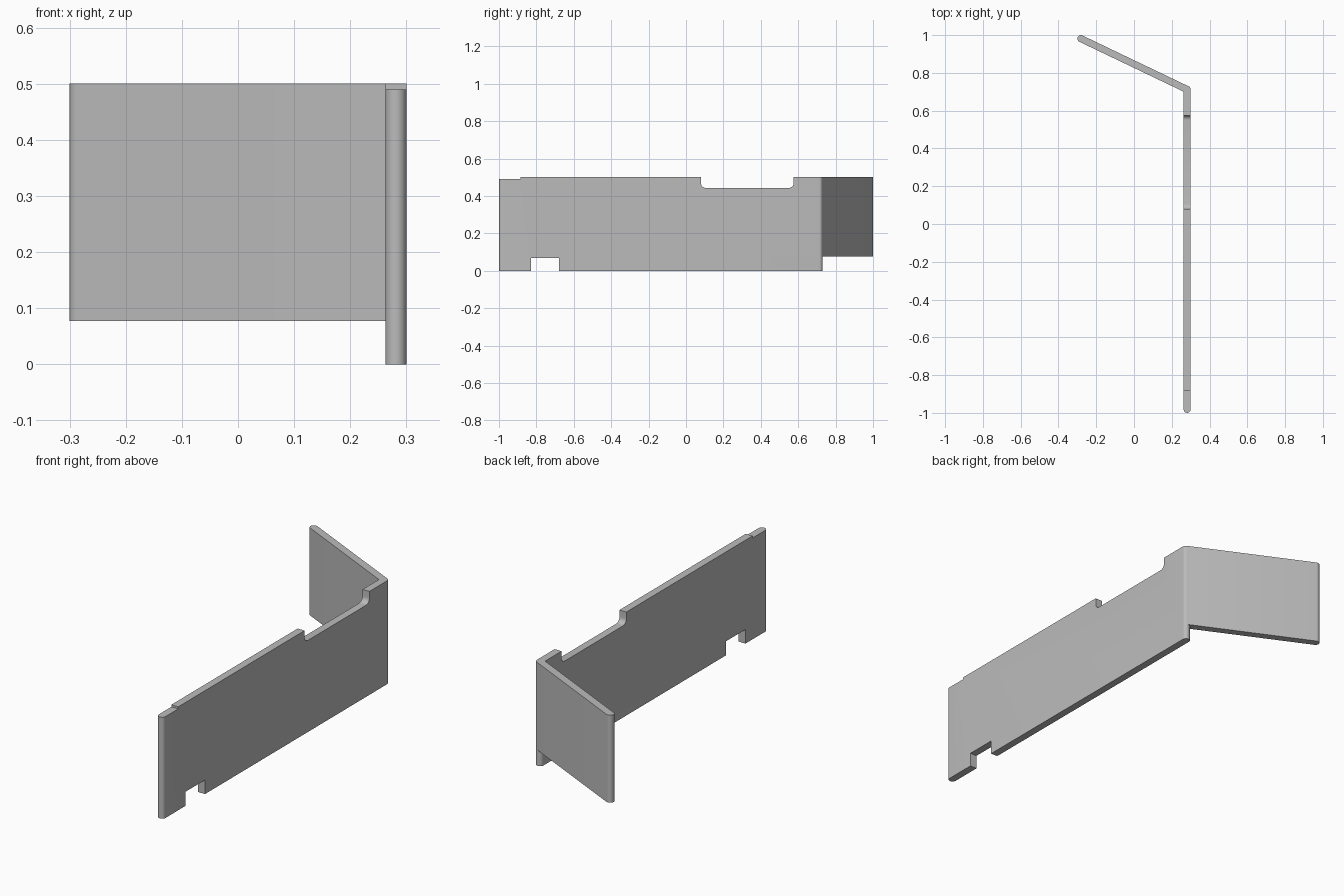
import bpy, bmesh, math
from mathutils import Vector

if "Cube" in bpy.data.objects:
    bpy.data.objects.remove(bpy.data.objects["Cube"])

R = 0.0185                       # half the sheet thickness
X = 0.30 - R                     # centre line of the long wall
FRONT = Vector((X, -1 + R))
CORNER = Vector((X, 0.712))
TIP = Vector((-X, 1 - R))

grey = bpy.data.materials.new("plain_grey")
grey.diffuse_color = (0.5, 0.5, 0.5, 1)
grey.use_nodes = True
grey.node_tree.nodes["Principled BSDF"].inputs["Base Color"].default_value = grey.diffuse_color


def prism(name, points, offset):
    """Extrude a closed 3D outline along an offset vector."""
    bm = bmesh.new()
    face = bm.faces.new([bm.verts.new(p) for p in points])
    ext = bmesh.ops.extrude_face_region(bm, geom=[face])
    verts = [v for v in ext["geom"] if isinstance(v, bmesh.types.BMVert)]
    bmesh.ops.translate(bm, verts=verts, vec=offset)
    bmesh.ops.recalc_face_normals(bm, faces=bm.faces)
    mesh = bpy.data.meshes.new(name)
    bm.to_mesh(mesh)
    bm.free()
    mesh.materials.append(grey)
    obj = bpy.data.objects.new(name, mesh)
    bpy.context.collection.objects.link(obj)
    return obj


def arc(cy, cz, r, a0, a1, n):
    return [(cy + r * math.cos(math.radians(a0 + (a1 - a0) * i / n)),
             cz + r * math.sin(math.radians(a0 + (a1 - a0) * i / n)))
            for i in range(n + 1)]


def round_ended_panel(name, a, b, z0, z1):
    """Upright sheet from a to b with half-round vertical ends."""
    ang = math.degrees(math.atan2(b.y - a.y, b.x - a.x))
    outline = (arc(b.x, b.y, R, ang - 90, ang + 90, 16)
               + arc(a.x, a.y, R, ang + 90, ang + 270, 16))
    return prism(name, [(x, y, z0) for x, y in outline], (0, 0, z1 - z0))


def boolean(target, other, operation):
    mod = target.modifiers.new(operation.title(), 'BOOLEAN')
    mod.operation = operation
    mod.solver = 'EXACT'
    mod.object = other
    bpy.context.view_layer.objects.active = target
    bpy.ops.object.modifier_apply(modifier=mod.name)
    bpy.data.objects.remove(other)


def side_cutter(name, profile):
    return prism(name, [(0.2, y, z) for y, z in profile], (0.2, 0, 0))


# Long wall and angled wing
wall = round_ended_panel("bent_wall", FRONT, CORNER, 0, 0.5)
wing = round_ended_panel("wing", CORNER, TIP, 0.077, 0.5)
boolean(wall, wing, 'UNION')

# Lowered front end, bottom notch, top recess with rounded floor corners
F = 0.025
recess = ([(0.575, 0.6), (0.08, 0.6)]
          + arc(0.08 + F, 0.443 + F, F, 180, 270, 6)
          + arc(0.575 - F, 0.443 + F, F, 270, 360, 6))
cuts = {
    "front_step": [(-1.1, 0.49), (-0.885, 0.49), (-0.885, 0.6), (-1.1, 0.6)],
    "bottom_notch": [(-0.83, -0.1), (-0.68, -0.1), (-0.68, 0.068), (-0.83, 0.068)],
    "top_recess": recess,
}
for name, profile in cuts.items():
    boolean(wall, side_cutter(name, profile), 'DIFFERENCE')

# Smooth rounded edges, crisp corners
bpy.ops.object.select_all(action='DESELECT')
wall.select_set(True)
bpy.context.view_layer.objects.active = wall
bpy.ops.object.shade_smooth_by_angle(angle=math.radians(22))
